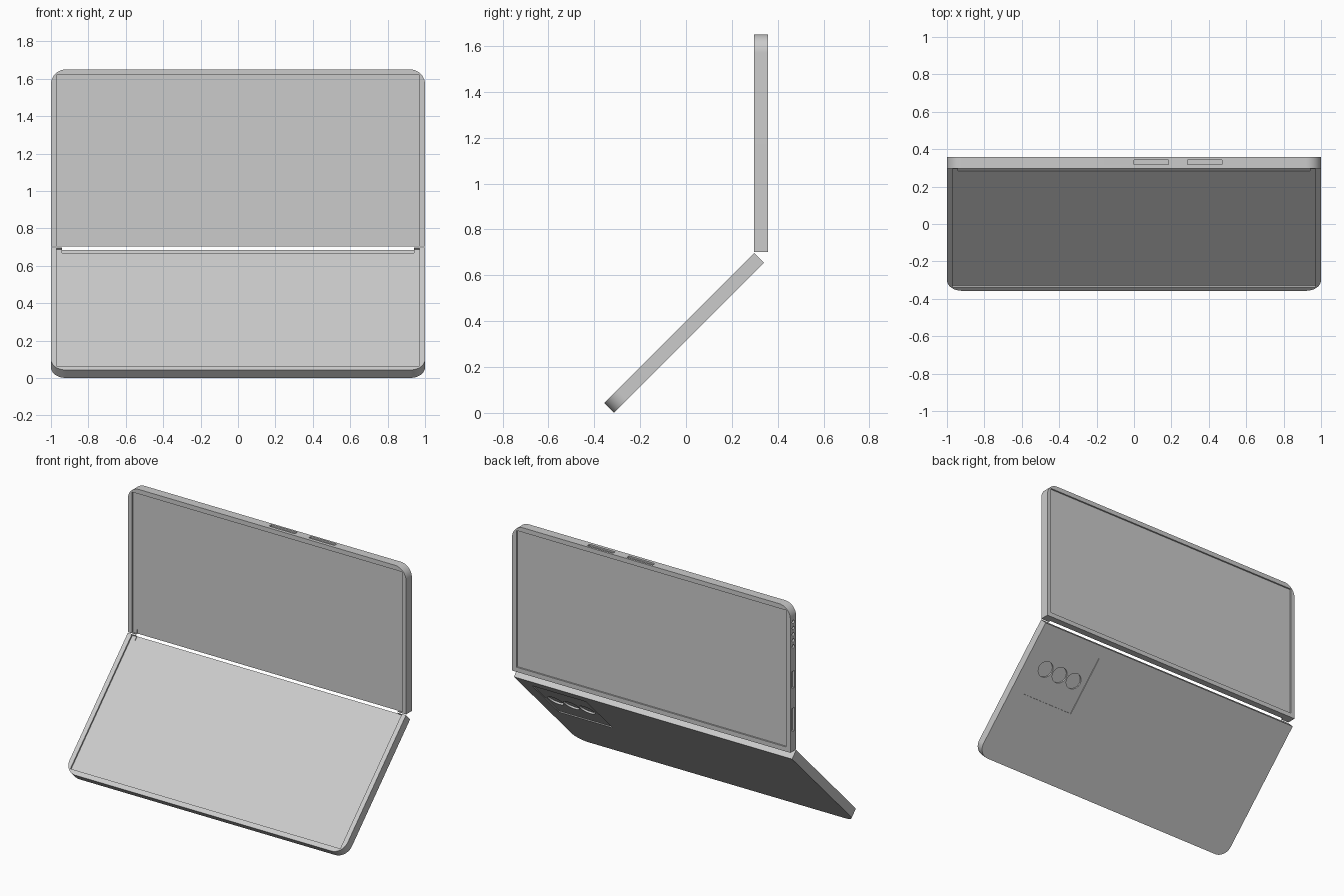
import bpy, bmesh, math
from mathutils import Matrix

if "Cube" in bpy.data.objects:
    bpy.data.objects.remove(bpy.data.objects["Cube"])

T = 0.06      # panel thickness
R = 0.08      # outer corner radius


def mesh_object(name, bm):
    bmesh.ops.recalc_face_normals(bm, faces=bm.faces)
    me = bpy.data.meshes.new(name)
    bm.to_mesh(me)
    bm.free()
    ob = bpy.data.objects.new(name, me)
    bpy.context.collection.objects.link(ob)
    return ob


def panel(name, length, side):
    """Flat slab: hinge edge on y=0, front face on z=0, two rounded far corners."""
    pts = [(-1, 0), (1, 0)]
    for sx in (1, -1):
        arc = [(sx * (1 - R + R * math.cos(a)), side * (length - R + R * math.sin(a)))
               for a in (math.pi / 2 * i / 12 for i in range(13))]
        pts += arc if sx == 1 else arc[::-1]
    bm = bmesh.new()
    face = bm.faces.new([bm.verts.new((x, y, 0)) for x, y in pts])
    ext = bmesh.ops.extrude_face_region(bm, geom=[face])
    bmesh.ops.translate(bm, vec=(0, 0, -T),
                        verts=[v for v in ext["geom"] if isinstance(v, bmesh.types.BMVert)])
    return mesh_object(name, bm)


def cut(ob, bm):
    """Subtract a shape from a panel."""
    cutter = mesh_object("cutter", bm)
    cutter.hide_render = True
    mod = ob.modifiers.new("cut", "BOOLEAN")
    mod.operation, mod.solver, mod.object = "DIFFERENCE", "EXACT", cutter
    bpy.context.view_layer.objects.active = ob
    bpy.ops.object.modifier_apply(modifier=mod.name)
    bpy.data.objects.remove(cutter)


def cut_box(ob, x, y, z):
    bm = bmesh.new()
    size = [b - a for a, b in (x, y, z)]
    mid = [(a + b) / 2 for a, b in (x, y, z)]
    bmesh.ops.create_cube(bm, size=1, matrix=Matrix.Translation(mid) @ Matrix.Diagonal((*[abs(s) for s in size], 1)))
    cut(ob, bm)


def cut_hole(ob, pos, radius, depth, axis_x=False):
    bm = bmesh.new()
    rot = Matrix.Rotation(math.pi / 2, 4, "Y") if axis_x else Matrix()
    bmesh.ops.create_cone(bm, cap_ends=True, segments=32, radius1=radius, radius2=radius,
                          depth=depth, matrix=Matrix.Translation(pos) @ rot)
    cut(ob, bm)


def finish(ob, angle, y, z):
    ob.matrix_world = Matrix.Translation((0, y, z)) @ Matrix.Rotation(math.radians(angle), 4, "X")
    bpy.ops.object.select_all(action="DESELECT")
    ob.select_set(True)
    bpy.context.view_layer.objects.active = ob
    bpy.ops.object.shade_smooth_by_angle(angle=math.radians(30))


UP, LOW = 0.948, 0.925
upper = panel("upper_panel", UP, 1)
lower = panel("lower_panel", LOW, -1)

# inner screen recess and hinge slot on both halves
for ob, length, side in ((upper, UP, 1), (lower, LOW, -1)):
    cut_box(ob, (-0.97, 0.97), (side * 0.004, side * (length - 0.03)), (-0.01, 0.05))
    cut_box(ob, (-0.94, 0.94), (-side * 0.05, side * 0.03), (-0.016, 0.06))

# outer screen recess on the back of the upper half
cut_box(upper, (-0.97, 0.97), (0.03, UP - 0.03), (-T - 0.05, -T + 0.01))

# button recesses along the top edge
for x0, x1 in ((0.0, 0.185), (0.285, 0.47)):
    cut_box(upper, (x0, x1), (UP - 0.01, UP + 0.05), (-0.046, -0.022))

# port slots and speaker holes on the left edge
for y0, y1 in ((0.13, 0.28), (0.41, 0.52)):
    cut_box(upper, (-1.05, -0.988), (y0, y1), (-0.041, -0.019))
for i in range(5):
    cut_hole(upper, (-1, 0.68 + i * 0.04, -0.03), 0.011, 0.024, True)

# camera plate recess with three lens wells on the back of the lower half
cut_box(lower, (0.52, 0.906), (-0.465, -0.078), (-T - 0.05, -T + 0.006))
for x in (0.61, 0.723, 0.836):
    cut_hole(lower, (x, -0.27, -T), 0.052, 0.034)

finish(upper, 90, 0.297, 0.702)
finish(lower, 45, 0.297, 0.697)
